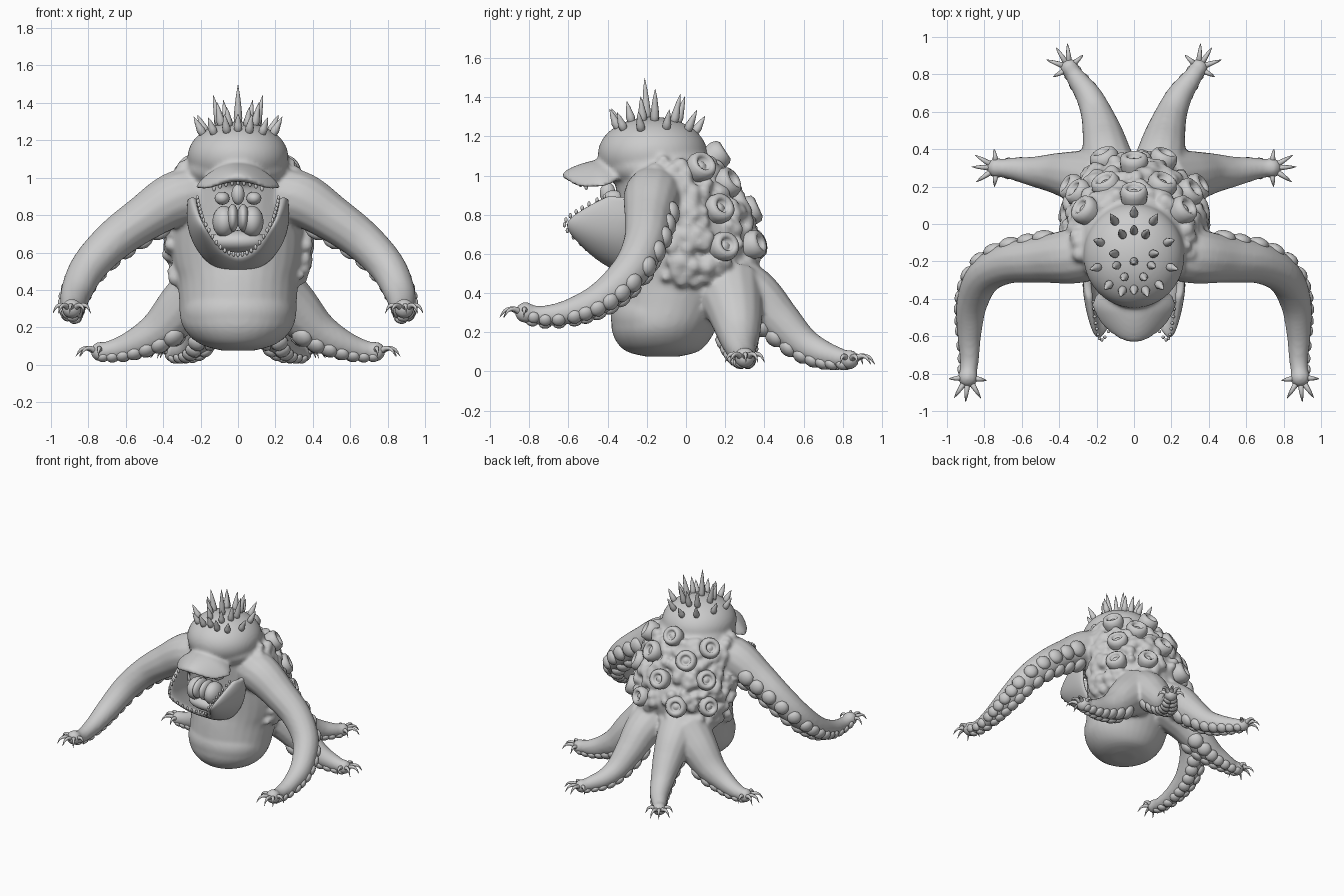
import bpy, bmesh, math, random
from mathutils import Vector as V, Matrix

if "Cube" in bpy.data.objects:
    bpy.data.objects.remove(bpy.data.objects["Cube"])

random.seed(4)
grey = bpy.data.materials.new("clay grey")
grey.diffuse_color = (0.6, 0.6, 0.6, 1)
grey.use_nodes = True
grey.node_tree.nodes["Principled BSDF"].inputs["Base Color"].default_value = grey.diffuse_color


def finish(bm, name):
    bmesh.ops.recalc_face_normals(bm, faces=bm.faces)
    me = bpy.data.meshes.new(name)
    for f in bm.faces:
        f.smooth = True
    bm.to_mesh(me)
    bm.free()
    me.materials.append(grey)
    ob = bpy.data.objects.new(name, me)
    bpy.context.collection.objects.link(ob)
    return ob


def loft(bm, rings):
    vs = [[bm.verts.new(p) for p in r] for r in rings]
    n = len(vs[0])
    for a, b in zip(vs, vs[1:]):
        for i in range(n):
            bm.faces.new((a[i], a[(i + 1) % n], b[(i + 1) % n], b[i]))
    bm.faces.new(vs[0])
    bm.faces.new(vs[-1])


def spline(rows, steps):
    """Catmull-Rom through rows of equal length"""
    rows = [list(r) for r in rows]
    e = [rows[0]] + rows + [rows[-1]]
    out = []
    for k in range(len(rows) - 1):
        for j in range(steps):
            t = j / steps
            out.append([0.5 * (2 * b + (c - a) * t + (2 * a - 5 * b + 4 * c - d) * t * t
                               + (3 * b - a - 3 * c + d) * t ** 3)
                        for a, b, c, d in zip(*e[k:k + 4])])
    return out + [rows[-1]]


def tube(bm, rows, n=14, steps=6):
    """rows of (x, y, z, radius); returns path samples (point, tangent, radius)"""
    s = spline(rows, steps)
    pts = [V(p[:3]) for p in s]
    u, rings, info = None, [], []
    for i, p in enumerate(pts):
        t = (pts[min(i + 1, len(pts) - 1)] - pts[max(i - 1, 0)]).normalized()
        u = t.orthogonal() if u is None else u - t * u.dot(t)
        u.normalize()
        w = t.cross(u)
        r = s[i][3]
        rings.append([p + r * (math.cos(a) * u + math.sin(a) * w)
                      for a in (2 * math.pi * k / n for k in range(n))])
        info.append((p, t, r))
    loft(bm, rings)
    return info


def frame(p, d):
    return Matrix.Translation(p) @ V(d).to_track_quat('Z', 'Y').to_matrix().to_4x4()


def blob(bm, p, s, d=(0, 0, 1), sub=2):
    m = frame(V(p), d) @ Matrix.Diagonal((*s, 1))
    return bmesh.ops.create_icosphere(bm, subdivisions=sub, radius=1, matrix=m)["verts"]


def lathe(bm, prof, m, n=14):
    loft(bm, [[m @ V((r * math.cos(2 * math.pi * k / n), r * math.sin(2 * math.pi * k / n), h))
               for k in range(n)] for r, h in prof])


# torso sections: z, y centre, y radius, half width
TORSO = spline([(.075, -.12, .08, .08), (.10, -.12, .18, .18), (.15, -.12, .235, .255),
                (.23, -.11, .272, .305), (.35, -.07, .30, .315), (.46, -.03, .325, .325),
                (.54, .0, .34, .35), (.66, .01, .345, .365), (.80, -.02, .325, .35),
                (.95, -.07, .29, .32), (1.08, -.12, .26, .275), (1.18, -.15, .20, .22)], 4)


def torso_point(z, a):
    s = min(TORSO, key=lambda q: abs(q[0] - z))
    return V((s[3] * math.sin(a), s[1] + s[2] * math.cos(a), z))


LIMBS = {
    "arm": [(.15, -.13, .90, .15), (.32, -.17, .89, .15), (.50, -.19, .785, .125), (.67, -.21, .66, .11),
            (.80, -.28, .52, .098), (.865, -.42, .385, .084), (.88, -.58, .31, .066),
            (.88, -.72, .285, .052), (.888, -.82, .30, .045)],
    "side_leg": [(.16, .22, .42, .18), (.29, .25, .31, .145), (.41, .27, .195, .112), (.53, .28, .125, .083),
                 (.64, .295, .085, .062), (.735, .30, .07, .045)],
    "rear_leg": [(.10, .15, .48, .18), (.14, .34, .39, .14), (.165, .47, .265, .112), (.20, .59, .15, .086),
                 (.245, .69, .095, .07), (.305, .775, .07, .054), (.345, .835, .06, .042)],
}
PAD_DIR = {"arm": V((.3, .65, -.7)), "side_leg": V((0, 0, -1)), "rear_leg": V((0, 0, -1))}

# fused flesh: torso, head, upper lip, limbs
flesh = bmesh.new()
loft(flesh, [[V((hw * math.sin(a), yc + ry * math.cos(a), z))
              for a in (2 * math.pi * k / 32 for k in range(32))] for z, yc, ry, hw in TORSO])
HEAD, HS = V((0, -.17, 1.11)), V((.27, .28, .19))
blob(flesh, HEAD, HS, sub=4)
blob(flesh, (0, -.17, 1.04), (.275, .25, .13), sub=4)
blob(flesh, (0, -.14, .28), (.30, .245, .195), sub=4)
for v in blob(flesh, (0, -.46, 1.035), (.23, .175, .045), sub=4):
    v.co.z -= 1.7 * v.co.x ** 2 + .2 * max(0, -.46 - v.co.y)
    v.co.x *= 1 - 1.6 * max(0, -.43 - v.co.y)
pads, claws = bmesh.new(), bmesh.new()
for name, rows in LIMBS.items():
    for s in (1, -1):
        info = tube(flesh, [(s * x, y, z, r) for x, y, z, r in rows])
        side = V((s, 1, 1))
        # two rows of sucker pads under each limb
        run = 0
        for (p0, _, _), (p, t, r) in zip(info[8:], info[9:]):
            run += (p - p0).length
            if run < r * .46 + .024:
                continue
            run = 0
            d = PAD_DIR[name] * side
            d = (d - t * d.dot(t)).normalized()
            for k in (-1, 1):
                e = Matrix.Rotation(k * .6, 3, t) @ d
                q = .42 * r + .011
                blob(pads, p + e * r * .88, (q, q, q * .66), e)
        # five curved claws and a knuckle at the tip
        p, t, r = info[-1]
        blob(flesh, p, (r * 1.2,) * 3, sub=3)
        flat = V((t.x, t.y, 0)).normalized()
        for a in (-1.5, -.65, 0, .5, 1.4):
            d = Matrix.Rotation(a * s, 3, 'Z') @ flat
            ln = .105 if abs(a) < 1 else .075
            b = p + d * r * .6
            tube(claws, [(*b, .018), (*(b + d * ln * .4 + V((0, 0, .018))), .013),
                         (*(b + d * ln * .75 + V((0, 0, .01))), .008),
                         (*(b + d * ln + V((0, 0, -.025))), .001)], 8, 3)

# crater warts on the back
bm = bmesh.new()
RIM = [(.055, -.08), (.072, -.03), (.08, .02), (.071, .05), (.052, .062), (.036, .05),
       (.03, .025), (.02, .032), (.003, .038)]
SPOTS = [(1.09, 0), (1.03, 55), (.95, 26), (.81, 0), (.82, 54), (.64, 24), (.63, 60)]
centres = []
for z, a in SPOTS:
    for s in ((1, -1) if a else (1,)):
        t = math.radians(a * s)
        d = V((math.sin(t), math.cos(t), .3 + .7 * max(0, z - .6)))
        p = torso_point(z, t) + d.normalized() * .012
        centres.append(p)
        k = random.uniform(.92, 1.08)
        lathe(bm, [(r * k * random.uniform(.97, 1.03), h * k) for r, h in RIM], frame(p, d), 18)
finish(bm, "back_craters")

# small lumps between the craters, fused into the skin
for i in range(330):
    t, z = math.radians(random.uniform(-105, 105)), random.uniform(.46, 1.08)
    p = torso_point(z, t)
    if min((p - c).length for c in centres) > .07:
        r = random.uniform(.028, .045)
        blob(flesh, p + V((math.sin(t), math.cos(t), 0)) * .008, (r, r, r), (math.sin(t), math.cos(t), .2))

ob = finish(flesh, "body_and_limbs")
m = ob.modifiers.new("fuse", 'REMESH')
m.mode, m.voxel_size, m.use_smooth_shade = 'VOXEL', .013, True
m = ob.modifiers.new("soften", 'SMOOTH')
m.factor, m.iterations = .5, 6
finish(pads, "sucker_pads")
finish(claws, "claws")

# crown of spikes on the head
bm = bmesh.new()
for x, y, ln in [(0, -.2, .2), (0, -.04, .13), (0, .05, .09), (.09, -.22, .12), (.1, -.16, .16),
                 (.06, -.06, .14), (.1, .01, .11), (.19, -.23, .1), (.175, -.1, .1), (0, -.345, .09),
                 (.06, -.35, .1), (.13, -.32, .09), (.05, -.28, .1)]:
    for s in ((1, -1) if x else (1,)):
        c = V((s * x, y, 0))
        q = 1 - (x / HS.x) ** 2 - ((y - HEAD.y) / HS.y) ** 2
        c.z = HEAD.z + HS.z * math.sqrt(max(q, 0))
        o = c - HEAD
        d = V((o.x / HS.x ** 2, o.y / HS.y ** 2, o.z / HS.z ** 2)).normalized() + V((0, 0, .3))
        lathe(bm, [(.018, -.03), (.023, .02), (.019, ln * .35), (.011, ln * .7), (.001, ln)],
              frame(c, d), 10)
finish(bm, "crown_spikes")

# scoop-shaped lower jaw: base edge and rim, mirrored
BASE = [(0, -.28, .51), (.14, -.28, .54), (.23, -.28, .65), (.26, -.27, .78), (.245, -.27, .90)]
RIMJ = [(0, -.44, .585), (.10, -.51, .625), (.185, -.62, .745), (.22, -.53, .83), (.235, -.39, .90)]


def both(row):
    return [(-x, y, z) for x, y, z in row[:0:-1]] + row


bm = bmesh.new()
base, rim = both(BASE), both(RIMJ)
mid = [((a[0] + b[0]) * .52, (a[1] + b[1]) * .5, (a[2] + b[2]) * .5 - .015) for a, b in zip(base, rim)]
grid = [[bm.verts.new(p) for p in spline(r, 3)] for r in (base, mid, rim)]
for a, b in zip(grid, grid[1:]):
    for i in range(len(a) - 1):
        bm.faces.new((a[i], a[i + 1], b[i + 1], b[i]))
ob = finish(bm, "lower_jaw")
m = ob.modifiers.new("thick", 'SOLIDIFY')
m.thickness, m.offset = .042, 0
ob.modifiers.new("round", 'SUBSURF').levels = 2

# tiny blunt teeth along the jaw rim and under the lip
bm = bmesh.new()
for p in spline(rim, 4)[1:-1]:
    blob(bm, (p[0] * .93, p[1], p[2] + .004), (.009, .009, .014))
for i in range(-4, 5):
    x = i * .032
    blob(bm, (x, -.575 + 4 * x * x, .975 - 2 * x * x), (.01, .01, .016))
finish(bm, "teeth")

# tongue lobes and throat bumps
bm = bmesh.new()
for s in (1, -1):
    blob(bm, (s * .075, -.42, .765), (.062, .09, .085), sub=3)
    blob(bm, (s * .028, -.44, .785), (.032, .09, .075), sub=3)
    blob(bm, (s * .085, -.37, .89), (.04, .05, .035), sub=3)
blob(bm, (0, -.40, .91), (.035, .04, .055), sub=3)
blob(bm, (0, -.38, .66), (.16, .1, .06), sub=3)
finish(bm, "tongue")
